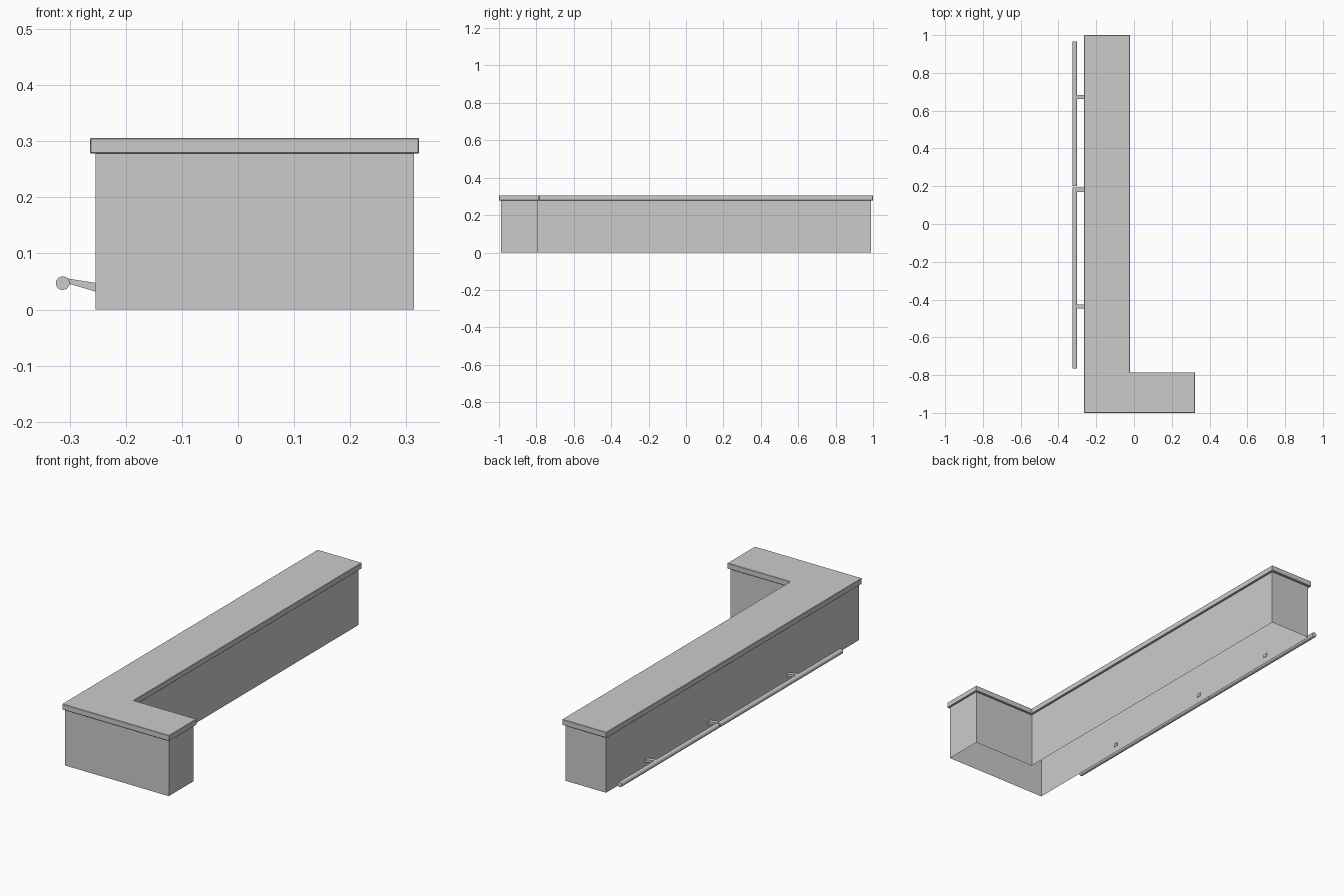
import bpy, bmesh, math
from mathutils import Matrix

if "Cube" in bpy.data.objects:
    bpy.data.objects.remove(bpy.data.objects["Cube"])


def finish(bm, name):
    mesh = bpy.data.meshes.new(name)
    bm.to_mesh(mesh)
    bm.free()
    obj = bpy.data.objects.new(name, mesh)
    bpy.context.collection.objects.link(obj)
    return obj


def l_shape(name, x0, xi, x1, y0, yi, y1, z0, z1, capped):
    """Extruded L outline, closed or as open walls."""
    outline = [(x0, y0), (x1, y0), (x1, yi), (xi, yi), (xi, y1), (x0, y1)]
    bm = bmesh.new()
    low = [bm.verts.new((x, y, z0)) for x, y in outline]
    high = [bm.verts.new((x, y, z1)) for x, y in outline]
    n = len(outline)
    for i in range(n):
        j = (i + 1) % n
        bm.faces.new((low[i], low[j], high[j], high[i]))
    if capped:
        bm.faces.new(high)
        bm.faces.new(low[::-1])
    return finish(bm, name)


# Counter walls, open underneath
l_shape("counter_body", -0.254, -0.031, 0.314, -0.99, -0.795, 0.988, 0, 0.28, False)

# Overhanging worktop with slightly softened edges
top = l_shape("countertop", -0.264, -0.021, 0.323, -1, -0.785, 1, 0.278, 0.306, True)
bevel = top.modifiers.new("soft_edge", 'BEVEL')
bevel.width = 0.002
bevel.segments = 1


# Foot rails
def rail(name, y0, y1):
    bm = bmesh.new()
    bmesh.ops.create_cone(
        bm, cap_ends=True, segments=10, radius1=0.0125, radius2=0.0125, depth=y1 - y0,
        matrix=Matrix.Translation((-0.3125, (y0 + y1) / 2, 0.047))
        @ Matrix.Rotation(math.pi / 2, 4, 'X'))
    obj = finish(bm, name)
    for p in obj.data.polygons:
        p.use_smooth = len(p.vertices) == 4
    obj.data.set_sharp_from_angle(angle=math.radians(40))


rail("foot_rail_near", -0.765, 0.192)
rail("foot_rail_far", 0.2, 0.965)


# Tapered rail brackets, reaching just through the wall
def bracket(name, y):
    profile = [(-0.25, 0.031), (-0.25, 0.047), (-0.308, 0.056), (-0.308, 0.048)]
    bm = bmesh.new()
    face = bm.faces.new([bm.verts.new((x, y - 0.011, z)) for x, z in profile])
    ext = bmesh.ops.extrude_face_region(bm, geom=[face], use_keep_orig=True)
    moved = [v for v in ext["geom"] if isinstance(v, bmesh.types.BMVert)]
    bmesh.ops.translate(bm, verts=moved, vec=(0, 0.022, 0))
    bmesh.ops.recalc_face_normals(bm, faces=bm.faces)
    finish(bm, name)


for i, y in enumerate((-0.437, 0.181, 0.673)):
    bracket(f"rail_bracket_{i + 1}", y)
